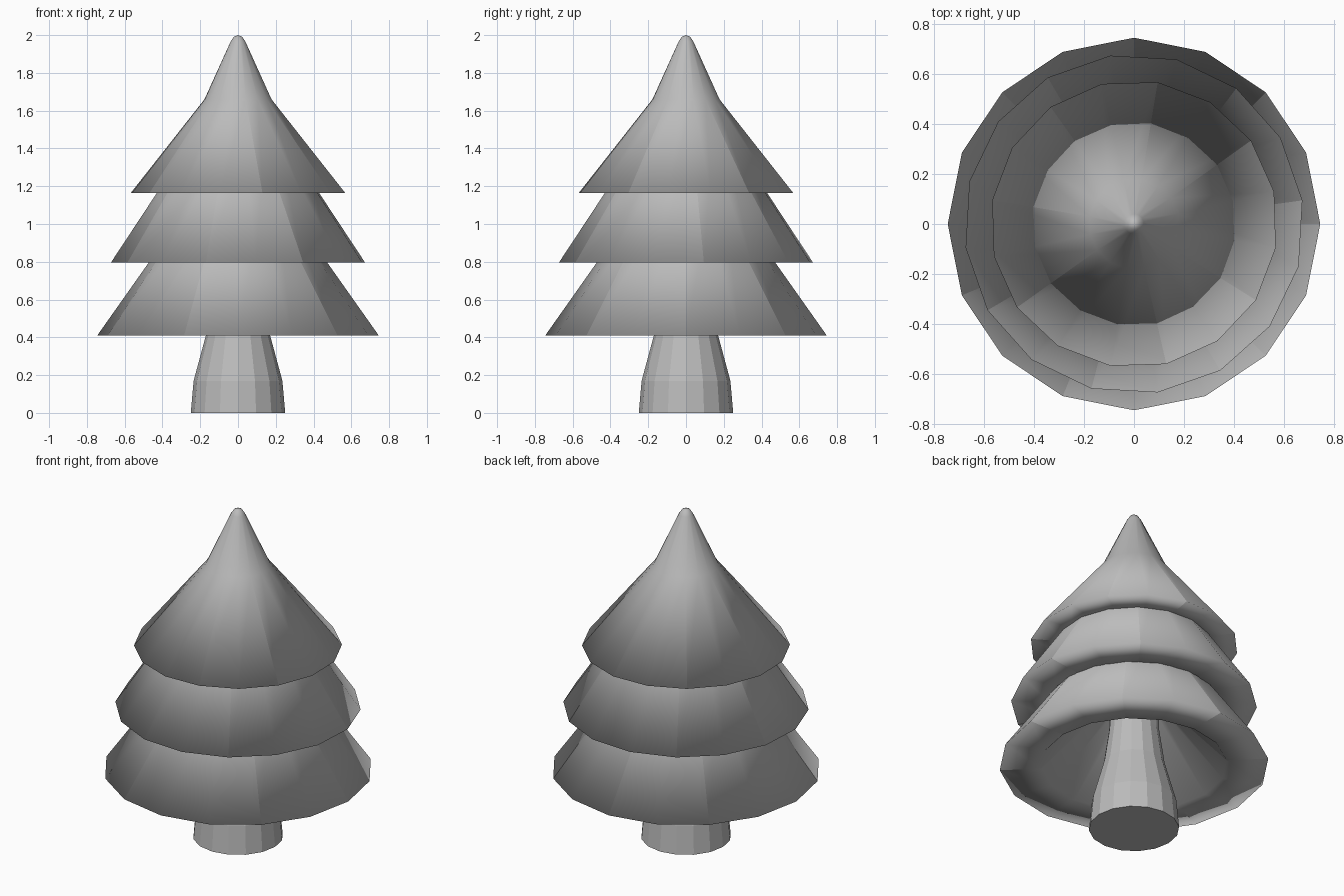
import bpy
import bmesh
from math import cos, sin, radians

cube = bpy.data.objects.get("Cube")
if cube:
    bpy.data.objects.remove(cube, do_unlink=True)

SIDES = 16
GREY = (0.5, 0.5, 0.5, 1)

mat = bpy.data.materials.new("plain grey")
mat.use_nodes = True
mat.diffuse_color = GREY
mat.node_tree.nodes["Principled BSDF"].inputs["Base Color"].default_value = GREY


def lathe(name, profile, turn, smooth, creases=(), creased_rings=()):
    """Spin (radius, height) points around z; crease some sides between some rings."""
    bm = bmesh.new()
    rings = []
    for r, z in profile:
        if r == 0:
            rings.append([bm.verts.new((0, 0, z))] * SIDES)
            continue
        angles = [radians(turn + i * 360 / SIDES) for i in range(SIDES)]
        rings.append([bm.verts.new((r * cos(a), r * sin(a), z)) for a in angles])
    for low, high in zip(rings, rings[1:]):
        for i in range(SIDES):
            j = (i + 1) % SIDES
            corners = list(dict.fromkeys((low[i], low[j], high[j], high[i])))
            bm.faces.new(corners).smooth = smooth
    for i in creases:
        for k in creased_rings:
            bm.edges.get((rings[k][i], rings[k + 1][i])).smooth = False
    bmesh.ops.recalc_face_normals(bm, faces=bm.faces[:])
    mesh = bpy.data.meshes.new(name)
    bm.to_mesh(mesh)
    bm.free()
    mesh.materials.append(mat)
    obj = bpy.data.objects.new(name, mesh)
    bpy.context.collection.objects.link(obj)
    return obj


# Trunk, flared at the foot and running up into the hollow of the lowest tier
lathe("trunk", [(0, 0), (0.25, 0), (0.235, 0.17), (0.17, 0.41), (0.14, 0.62),
                (0.13, 0.9), (0, 0.9)], 0, False)

# Branch tiers: a hollow cone inside, a thick flat rim, then the sloping skirt
FOLDS = (0, 2, 4, 6, 8, 11, 13)
HOLLOW = 0.69
tiers = {
    "lower_branches": (315, 0.745, 0.41, [(0.3, 1.04), (0, 1.2)]),
    "middle_branches": (120.5, 0.68, 0.795, [(0.27, 1.41), (0, 1.55)]),
    "top_branches": (35.5, 0.575, 1.165, [(0.18, 1.66), (0.04, 1.965),
                                          (0.022, 1.992), (0, 2)]),
}
for name, (turn, radius, base, skirt) in tiers.items():
    inside = [(0, base + 0.48), (0.12, base + 0.42), (HOLLOW * radius, base), (radius, base)]
    lathe(name, inside + skirt, turn, True, FOLDS, (1, 2, 3))
